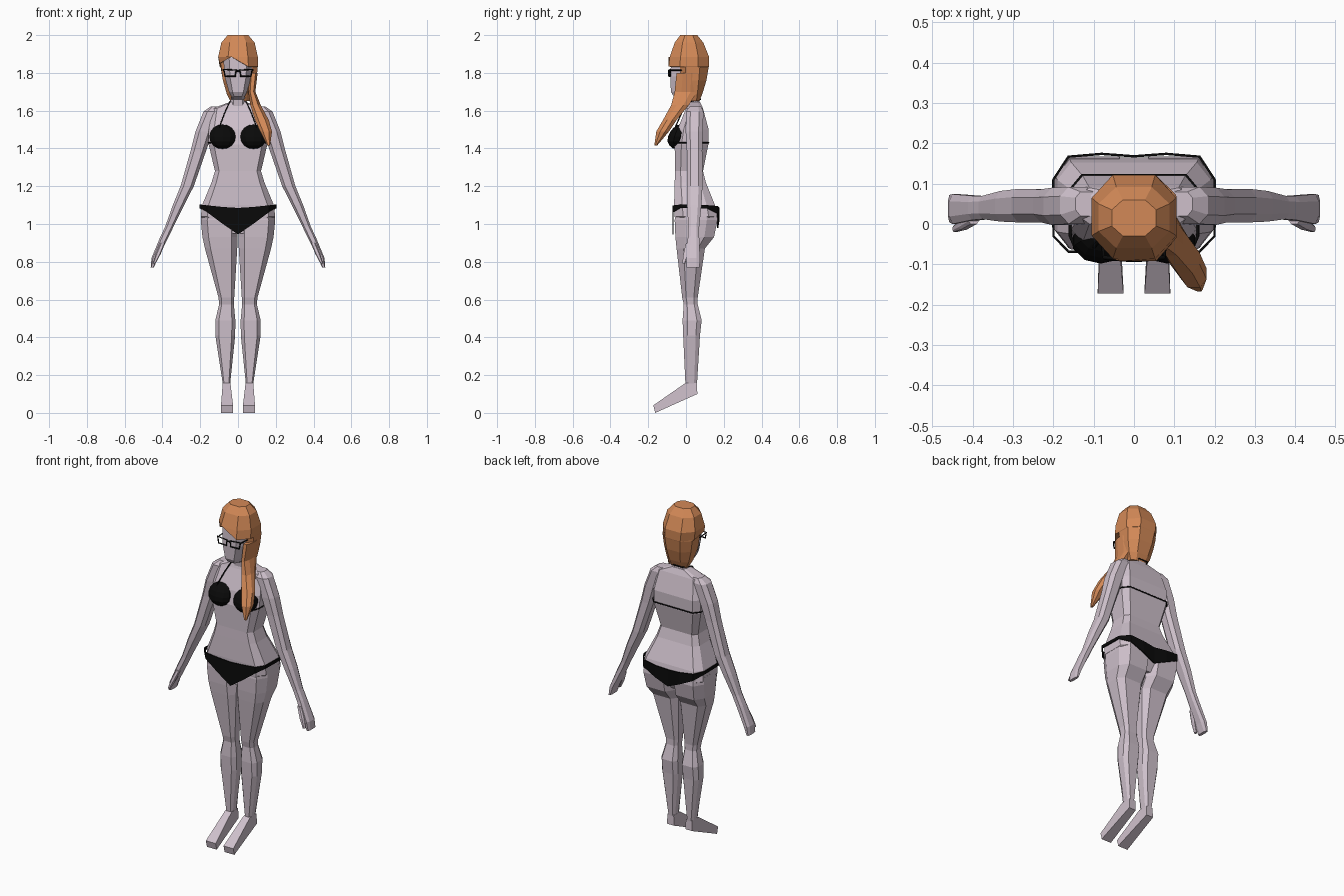
import bpy, bmesh


def material(name, rgb):
    m = bpy.data.materials.new(name)
    m.diffuse_color = (*rgb, 1)
    return m


SKIN = material("pale skin", (0.62, 0.53, 0.60))
HAIR = material("copper hair", (0.65, 0.25, 0.095))
BLACK = material("black fabric", (0.003, 0.003, 0.003))


def finish(bm, name, mat, mirror=False):
    bmesh.ops.recalc_face_normals(bm, faces=bm.faces)
    me = bpy.data.meshes.new(name)
    bm.to_mesh(me)
    bm.free()
    me.materials.append(mat)
    ob = bpy.data.objects.new(name, me)
    bpy.context.collection.objects.link(ob)
    if mirror:
        ob.modifiers.new("Mirror", 'MIRROR')
    return ob


def loft(name, rings, mat, fx=0.6, fy=0.55, mirror=False, tweak=None):
    """Stack of chamfered-box rings (z, x0, x1, y0, y1), eight points each."""
    bm = bmesh.new()
    loops = []
    shape = [(fx, -1), (1, -fy), (1, fy), (fx, 1), (-fx, 1), (-1, fy), (-1, -fy), (-fx, -1)]
    for z, x0, x1, y0, y1 in rings:
        cx, cy, w, d = (x0 + x1) / 2, (y0 + y1) / 2, (x1 - x0) / 2, (y1 - y0) / 2
        loops.append([bm.verts.new((cx + w * a, cy + d * b, z)) for a, b in shape])
    for a, b in zip(loops, loops[1:]):
        for i in range(8):
            j = (i + 1) % 8
            bm.faces.new((a[i], a[j], b[j], b[i]))
    bm.faces.new(loops[0])
    bm.faces.new(loops[-1])
    if tweak:
        tweak(loops)
    return finish(bm, name, mat, mirror)


def sym(rows):
    return [(z, -w, w, y0, y1) for z, w, y0, y1 in rows]


def strap(name, pts, r=0.004, closed=False):
    cu = bpy.data.curves.new(name, 'CURVE')
    cu.dimensions = '3D'
    cu.bevel_depth = r
    cu.bevel_resolution = 0
    cu.use_fill_caps = True
    sp = cu.splines.new('POLY')
    sp.points.add(len(pts) - 1)
    for p, c in zip(sp.points, pts):
        p.co = (*c, 1)
    sp.use_cyclic_u = closed
    cu.materials.append(BLACK)
    ob = bpy.data.objects.new(name, cu)
    bpy.context.collection.objects.link(ob)


# Torso, from trapezius to crotch
loft("torso", sym([
    (1.645, 0.045, 0.01, 0.075), (1.612, 0.135, 0.0, 0.09), (1.50, 0.155, -0.045, 0.12),
    (1.42, 0.155, -0.06, 0.118), (1.28, 0.122, -0.058, 0.09), (1.22, 0.14, -0.06, 0.105),
    (1.10, 0.19, -0.063, 0.153), (1.04, 0.197, -0.06, 0.165), (0.95, 0.09, -0.05, 0.12)]),
    SKIN, 0.82, 0.6)

# Head and neck
loft("head", sym([
    (1.58, 0.05, 0.01, 0.085), (1.66, 0.038, 0.0, 0.07), (1.675, 0.035, -0.065, 0.07),
    (1.70, 0.048, -0.08, 0.075), (1.78, 0.071, -0.083, 0.085), (1.88, 0.078, -0.078, 0.09),
    (1.94, 0.06, -0.04, 0.07)]), SKIN, 0.6, 0.4)

# Legs
loft("leg", [
    (1.06, 0.004, 0.195, -0.055, 0.163), (1.02, 0.002, 0.197, -0.06, 0.167),
    (0.93, 0.003, 0.188, -0.056, 0.148), (0.87, 0.004, 0.175, -0.05, 0.10),
    (0.61, 0.02, 0.103, -0.02, 0.062), (0.575, 0.022, 0.10, -0.012, 0.062),
    (0.49, 0.014, 0.12, -0.018, 0.083), (0.41, 0.015, 0.12, -0.015, 0.074),
    (0.15, 0.042, 0.08, -0.003, 0.058)], SKIN, 0.65, 0.5, True)

# Feet, tiptoe wedge: side profile with inner and outer width at each point
bm = bmesh.new()
prof = [(0.058, 0.158, 0.04, 0.081), (0.06, 0.10, 0.038, 0.083), (-0.163, 0.0, 0.026, 0.09),
        (-0.173, 0.04, 0.026, 0.09), (-0.003, 0.158, 0.04, 0.081)]
inner = [bm.verts.new((a, y, z)) for y, z, a, b in prof]
outer = [bm.verts.new((b, y, z)) for y, z, a, b in prof]
bm.faces.new(inner)
bm.faces.new(outer)
for i in range(5):
    j = (i + 1) % 5
    bm.faces.new((inner[i], inner[j], outer[j], outer[i]))
finish(bm, "foot", SKIN, True)

# Arms, hands and thumbs
loft("arm", [
    (1.622, 0.09, 0.145, 0.02, 0.08), (1.595, 0.09, 0.183, 0.0, 0.092),
    (1.49, 0.135, 0.225, -0.002, 0.09), (1.39, 0.168, 0.25, 0.004, 0.086),
    (1.20, 0.234, 0.304, 0.004, 0.087), (1.10, 0.285, 0.345, 0.006, 0.082),
    (0.985, 0.342, 0.386, 0.012, 0.07), (0.93, 0.368, 0.412, 0.01, 0.07),
    (0.82, 0.424, 0.458, 0.0, 0.074), (0.77, 0.445, 0.462, 0.004, 0.072)],
    SKIN, 0.55, 0.5, True)
loft("thumb", [(0.90, 0.385, 0.41, 0.0, 0.03), (0.84, 0.41, 0.435, -0.014, 0.012),
               (0.79, 0.437, 0.45, -0.02, -0.004)], SKIN, 0.6, 0.5, True)


# Hair cap, with the fringe raised on one side
def part_fringe(loops):
    for ring in loops[3:5]:
        ring[7].co.z = 1.885
        ring[7].co.x = -0.035
    loops[3][6].co.z = loops[4][6].co.z = 1.85


loft("hair_cap", [
    (2.0, -0.055, 0.055, -0.03, 0.06), (1.96, -0.088, 0.088, -0.06, 0.092),
    (1.885, -0.105, 0.105, -0.086, 0.122), (1.833, -0.097, 0.106, -0.092, 0.121),
    (1.83, -0.092, 0.104, -0.05, 0.12), (1.76, -0.08, 0.098, -0.04, 0.108),
    (1.69, -0.06, 0.085, -0.01, 0.087), (1.65, -0.04, 0.07, 0.015, 0.07)],
    HAIR, 0.5, 0.45, tweak=part_fringe)

# Side ponytail over one shoulder
loft("ponytail", [
    (1.80, 0.06, 0.104, -0.05, 0.06), (1.70, 0.055, 0.092, -0.06, 0.06),
    (1.63, 0.065, 0.12, -0.078, 0.015), (1.55, 0.09, 0.163, -0.122, -0.05),
    (1.49, 0.117, 0.18, -0.157, -0.09), (1.415, 0.155, 0.17, -0.168, -0.153)], HAIR, 0.5, 0.4)

# Bikini cups: coarse domes that thin out towards the top
bm = bmesh.new()
bmesh.ops.create_uvsphere(bm, u_segments=10, v_segments=8, radius=1)
for v in bm.verts:
    x, y, z = v.co
    z = 1.462 + 0.066 * z
    v.co = (0.082 + 0.073 * x, -0.052 + 0.05 * y + max(0, z - 1.44) * 0.3, z)
finish(bm, "bikini_cup", BLACK, True)

# Bikini bottom: band round the hips, (x, y, top, bottom) per column
cols = [(0, -0.069, 1.085, 0.945), (0.08, -0.069, 1.09, 1.0), (0.162, -0.069, 1.098, 1.062),
        (0.2, -0.03, 1.103, 1.085), (0.2, 0.11, 1.1, 1.083), (0.163, 0.167, 1.095, 1.055),
        (0.08, 0.174, 1.085, 1.015), (0, 0.168, 1.078, 0.98)]
bm = bmesh.new()
pairs = [(bm.verts.new((x, y, t)), bm.verts.new((x, y, b))) for x, y, t, b in cols]
for (a, b), (c, d) in zip(pairs, pairs[1:]):
    bm.faces.new((a, b, d, c))
band = finish(bm, "bikini_bottom", BLACK, True)
solid = band.modifiers.new("Thickness", 'SOLIDIFY')
solid.thickness = 0.006
solid.offset = 0

# Straps
strap("back_strap", [(-0.145, -0.06, 1.43), (-0.158, -0.03, 1.43), (-0.158, 0.085, 1.43),
                     (-0.128, 0.121, 1.43), (0.128, 0.121, 1.43), (0.158, 0.085, 1.43),
                     (0.158, -0.03, 1.43), (0.145, -0.06, 1.43)])
strap("neck_strap", [(-0.1, -0.058, 1.51), (-0.07, -0.022, 1.59), (-0.045, 0.01, 1.645),
                     (-0.03, 0.078, 1.66), (0.03, 0.078, 1.66), (0.045, 0.01, 1.645),
                     (0.07, -0.022, 1.59), (0.1, -0.058, 1.51)])

# Glasses: two rims, bridge and temples
for s, side in ((-1, "left"), (1, "right")):
    strap("glasses_rim_" + side, [(s * 0.01, -0.089, 1.815), (s * 0.075, -0.083, 1.818),
                                  (s * 0.068, -0.085, 1.782), (s * 0.015, -0.089, 1.782)],
          0.005, True)
    strap("glasses_temple_" + side, [(s * 0.075, -0.083, 1.815), (s * 0.08, 0.0, 1.815)])
strap("glasses_bridge", [(-0.012, -0.09, 1.81), (0.012, -0.09, 1.81)])
